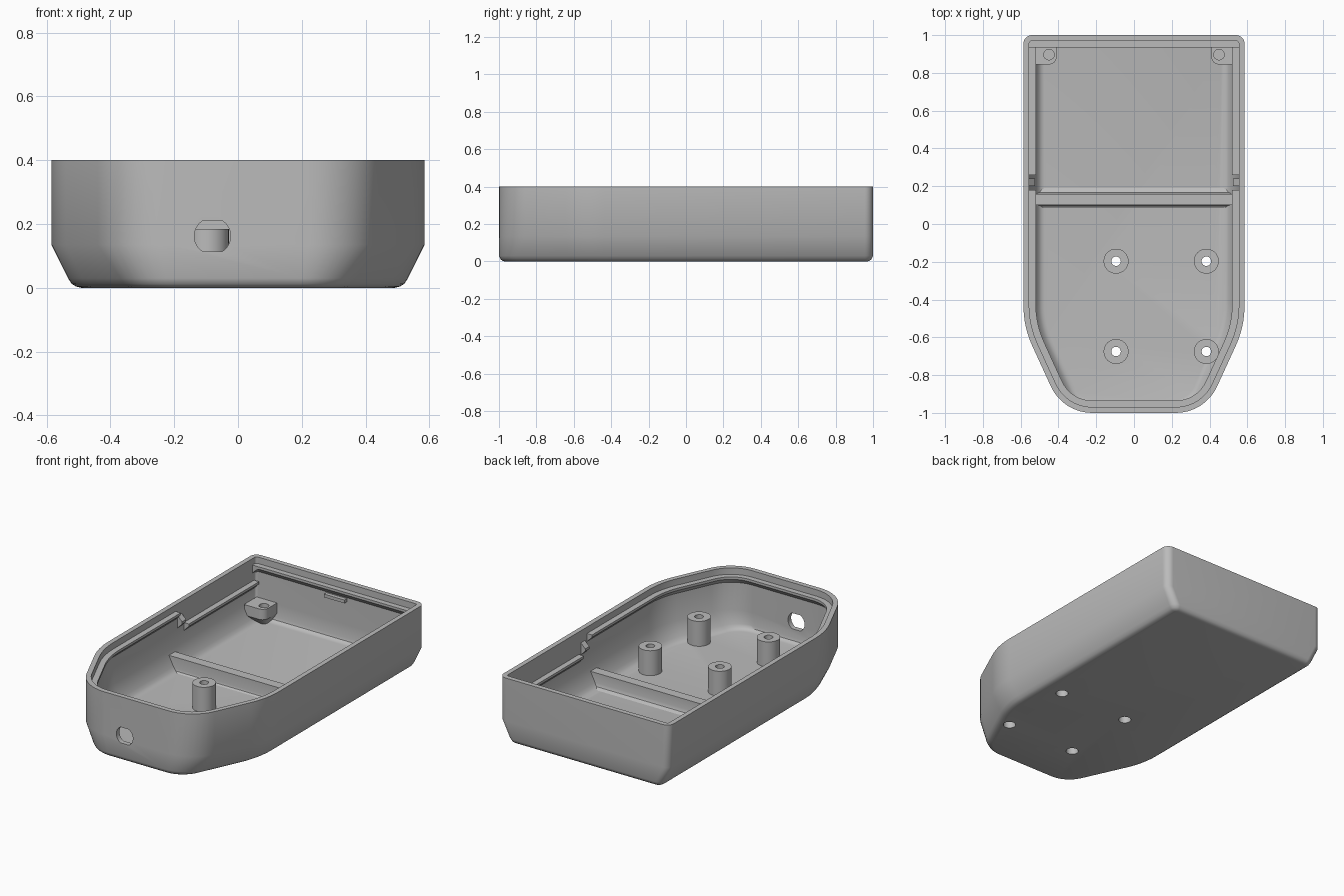
import bpy, bmesh, math
from mathutils import Vector

cube = bpy.data.objects.get("Cube")
if cube:
    bpy.data.objects.remove(cube, do_unlink=True)

grey = bpy.data.materials.new("matte_grey")
grey.use_nodes = True
grey.diffuse_color = (0.5, 0.5, 0.5, 1)
grey.node_tree.nodes["Principled BSDF"].inputs["Base Color"].default_value = (0.5, 0.5, 0.5, 1)


def loft(name, rings, closed=False):
    """Skin a list of equal-length point rings; cap the ends unless closed."""
    bm = bmesh.new()
    rows = [[bm.verts.new(p) for p in ring] for ring in rings]
    pairs = list(zip(rows, rows[1:])) + ([(rows[-1], rows[0])] if closed else [])
    for a, b in pairs:
        for i in range(len(a)):
            j = (i + 1) % len(a)
            bm.faces.new((a[i], a[j], b[j], b[i]))
    if not closed:
        bm.faces.new(rows[0][::-1])
        bm.faces.new(rows[-1])
    bmesh.ops.recalc_face_normals(bm, faces=bm.faces[:])
    mesh = bpy.data.meshes.new(name)
    bm.to_mesh(mesh)
    bm.free()
    mesh.materials.append(grey)
    ob = bpy.data.objects.new(name, mesh)
    bpy.context.collection.objects.link(ob)
    return ob


def fillet(corners, radii, steps=8):
    """Round every corner of a convex polygon."""
    out = []
    for i, (c, r) in enumerate(zip(corners, radii)):
        c = Vector(c)
        u = (Vector(corners[i - 1]) - c).normalized()
        v = (Vector(corners[(i + 1) % len(corners)]) - c).normalized()
        half = u.angle(v) / 2
        centre = c + (u + v).normalized() * r / math.sin(half)
        start = c + u * r / math.tan(half) - centre
        end = c + v * r / math.tan(half) - centre
        sweep = start.angle(end)
        for k in range(steps + 1):
            t = k / steps
            p = (start * math.sin((1 - t) * sweep) + end * math.sin(t * sweep)) / math.sin(sweep)
            out.append(centre + p)
    return out


def outline(z, w, d):
    """Case outline at height z: half width w (the tapered nose follows), ends inset by d."""
    slope, inset = 0.458, 0.585 - w
    nose = 0.376 - 1.1 * inset + d * slope
    kink = d - 1 + (w - nose) / slope
    half = [(nose, d - 1), (w, kink), (w, 1 - d)]
    radii = [0.24 - inset, 0.5, max(0.045 - d, 0.012)]
    pts = fillet(half + [(-x, y) for x, y in half[::-1]], radii + radii[::-1])
    return [(p.x, p.y, z) for p in pts]


def circle(x, y, z, r, n=32):
    return [(x + r * math.cos(k * math.tau / n), y + r * math.sin(k * math.tau / n), z)
            for k in range(n)]


def box(name, x0, x1, y0, y1, z0, z1):
    return loft(name, [[(x0, y0, z), (x1, y0, z), (x1, y1, z), (x0, y1, z)] for z in (z0, z1)])


def cut(ob, cutters):
    """Subtract the cutters, keep the result and drop the cutters."""
    for c in cutters:
        c.hide_render = True
        mod = ob.modifiers.new("cut", "BOOLEAN")
        mod.operation, mod.solver, mod.object = "DIFFERENCE", "EXACT", c
    deps = bpy.context.evaluated_depsgraph_get()
    ob.data = bpy.data.meshes.new_from_object(ob.evaluated_get(deps))
    ob.modifiers.clear()
    for c in cutters:
        bpy.data.objects.remove(c, do_unlink=True)


# Thin case shell with sloped lower sides and a rounded bottom edge
shell = loft("case_shell", [outline(*s) for s in (
    (0, 0.492, 0.03), (0.004, 0.508, 0.018), (0.012, 0.521, 0.008),
    (0.03, 0.533, 0), (0.135, 0.585, 0), (0.4, 0.585, 0))])
cavity = loft("cavity_cutter", [outline(*s) for s in (
    (0.03, 0.475, 0.065), (0.034, 0.49, 0.047), (0.043, 0.502, 0.036),
    (0.06, 0.515, 0.031), (0.14, 0.555, 0.031), (0.6, 0.555, 0.031))])

# Cable hole in the nose, flattened above and below
port = [(-0.08 + 0.057 * math.cos(k * math.tau / 48),
         0.162 + max(-0.049, min(0.049, 0.057 * math.sin(k * math.tau / 48)))) for k in range(48)]
cable_hole = loft("cable_hole_cutter", [[(x, y, z) for x, z in port] for y in (-1.1, -0.85)])

# Screw holes through the floor
posts = [(x, y) for x in (-0.095, 0.383) for y in (-0.197, -0.675)]
screw_holes = [loft("screw_hole_cutter", [circle(x, y, z, 0.036) for z in (-0.1, 0.1)])
               for x, y in posts]
cut(shell, [cavity, cable_hole] + screw_holes)
parts = [shell]

# Lid ledge with a sloped underside: around the nose and along the rear wall
ledge = loft("lid_ledge", [outline(*s) for s in (
    (0.36, 0.57, 0.015), (0.36, 0.52, 0.065), (0.345, 0.52, 0.065), (0.295, 0.57, 0.015))],
    closed=True)
cut(ledge, [box("ledge_gap_cutter", -0.7, 0.7, 0.18, 0.934, 0.2, 0.5)])
parts.append(ledge)

# Hollow standoffs, wider at the foot for the screw heads
for x, y in posts:
    parts.append(loft("standoff", [circle(x, y, z, r) for z, r in (
        (0.025, 0.036), (0.025, 0.066), (0.185, 0.066), (0.185, 0.025),
        (0.06, 0.025), (0.06, 0.036))], closed=True))

# Low divider rib with filleted feet, its ends following the sloped sides
rib = [(0.085, 0.02), (0.085, 0.03), (0.096, 0.037), (0.1, 0.05), (0.1, 0.12), (0.16, 0.12),
       (0.16, 0.06), (0.168, 0.04), (0.19, 0.03), (0.19, 0.02)]
parts.append(loft("divider_rib", [[(s * (0.505 + z / 2), y, z) for y, z in rib] for s in (-1, 1)]))

for s, side in ((1, "left"), (-1, "right")):
    # Rear corner screw boss, tapering into the corner below, with a blind hole
    plan = fillet([(0.41, 0.845), (0.55, 0.845), (0.55, 0.97), (0.41, 0.97)],
                  [0.04, 0.004, 0.004, 0.004])
    rings = [[(s * (cx + (p.x - 0.55) * k), 0.97 + (p.y - 0.97) * k, z) for p in plan]
             for z, cx, k in ((0.025, 0.52, 0.5), (0.085, 0.55, 1), (0.15, 0.55, 1))]
    boss = loft(side + "_corner_boss", rings)
    cut(boss, [loft("boss_hole_cutter", [circle(s * 0.45, 0.897, z, 0.028) for z in (0.09, 0.2)])])
    parts.append(boss)
    # Lower side rail of the rear compartment, and the clip tooth in front of it
    rail = [(0.57, 0.26), (0.52, 0.26), (0.52, 0.245), (0.57, 0.195)]
    tooth = [(0.57, 0.34), (0.525, 0.295), (0.525, 0.28), (0.57, 0.235)]
    for name, profile, y0, y1 in (("_side_rail", rail, 0.26, 0.95),
                                  ("_clip_tooth", tooth, 0.2, 0.24)):
        parts.append(loft(side + name, [[(s * x, y, z) for x, z in profile] for y in (y0, y1)]))

# Snap tab on the rear wall
parts.append(box("rear_snap_tab", -0.07, 0.07, 0.945, 0.975, 0.285, 0.305))

bpy.ops.object.select_all(action="DESELECT")
for ob in parts:
    ob.select_set(True)
bpy.context.view_layer.objects.active = shell
bpy.ops.object.shade_smooth_by_angle(angle=math.radians(32))
